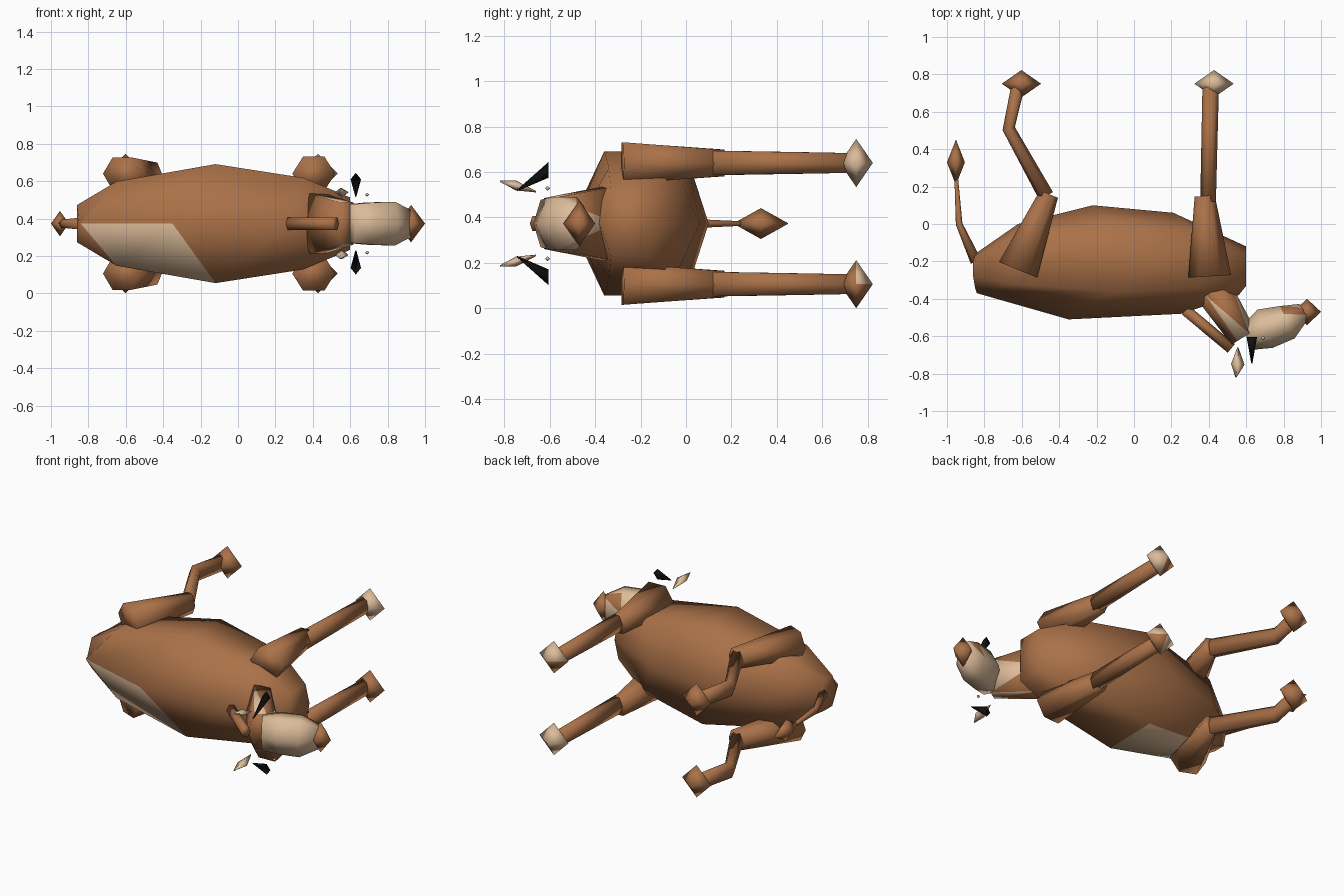
import bpy, bmesh, math
from mathutils import Vector

if "Cube" in bpy.data.objects:
    bpy.data.objects.remove(bpy.data.objects["Cube"])

C = 0.373  # height of the animal's mirror plane (it lies on its side)

def material(name, rgb):
    m = bpy.data.materials.new(name)
    m.diffuse_color = (*rgb, 1)
    m.use_nodes = True
    m.node_tree.nodes["Principled BSDF"].inputs["Base Color"].default_value = m.diffuse_color
    return m

BROWN = material("brown coat", (0.40, 0.165, 0.065))
BEIGE = material("beige patch", (0.72, 0.50, 0.32))
BLACK = material("black horn", (0.005, 0.005, 0.005))

def finish(name, bm, mats, rule=None):
    bmesh.ops.recalc_face_normals(bm, faces=bm.faces)
    for f in bm.faces:
        f.smooth = True
        if rule:
            f.material_index = int(rule(f.calc_center_median(), f.normal))
    me = bpy.data.meshes.new(name)
    bm.to_mesh(me)
    bm.free()
    for m in mats:
        me.materials.append(m)
    ob = bpy.data.objects.new(name, me)
    bpy.context.collection.objects.link(ob)
    return ob

def loft(name, rings, mats, rule=None, tri=False):
    bm = bmesh.new()
    vs = [[bm.verts.new(p) for p in r] for r in rings]
    n = len(vs[0])
    for a, b in zip(vs, vs[1:]):
        for i in range(n):
            j = (i + 1) % n
            bm.faces.new((a[i], a[j], b[j], b[i]))
    bm.faces.new(vs[0])
    bm.faces.new(vs[-1])
    if tri:
        bmesh.ops.triangulate(bm, faces=bm.faces)
    return finish(name, bm, mats, rule)

def limb(name, pts, mats, sides=6, rule=None, tri=False):
    """Tube through points (x, y, z, in-plane radius, z radius)."""
    rings = []
    for k, (x, y, z, r, rz) in enumerate(pts):
        a, b = pts[max(k - 1, 0)], pts[min(k + 1, len(pts) - 1)]
        d = Vector((b[0] - a[0], b[1] - a[1], 0)).normalized()
        p = Vector((-d.y, d.x, 0))
        rings.append([Vector((x, y, z)) + p * (r * math.cos(t)) + Vector((0, 0, rz * math.sin(t)))
                      for t in (math.tau * i / sides for i in range(sides))])
    return loft(name, rings, mats, rule, tri)

def gem(name, c, r, mats, rule=None):
    """Octahedron with three radii."""
    bm = bmesh.new()
    v = {}
    for ax in range(3):
        for s in (1, -1):
            p = Vector(c)
            p[ax] += s * r[ax]
            v[ax, s] = bm.verts.new(p)
    for a in (1, -1):
        for b in (1, -1):
            for d in (1, -1):
                bm.faces.new((v[0, a], v[1, b], v[2, d]))
    return finish(name, bm, mats, rule)

# Body: six-sided rings of spine, upper side, lower side, belly
sections = [  # spine x,y | upper side x,y,w | lower side y,w | belly x,y
    (-.85, -.34, -.86, -.28, .10, -.20, .10, -.85, -.16),
    (-.84, -.37, -.65, -.32, .225, -.08, .225, -.62, 0),
    (-.35, -.51, -.12, -.36, .318, 0, .31, -.22, .10),
    (.25, -.48, .35, -.34, .245, -.05, .24, .21, .06),
    (.56, -.38, .60, -.33, .14, -.16, .14, .60, -.12)]
rings = [[(sx, sy, C), (ux, uy, C + uw), (ux, ly, C + lw), (bx, by, C),
          (ux, ly, C - lw), (ux, uy, C - uw)]
         for sx, sy, ux, uy, uw, ly, lw, bx, by in sections]
loft("body", rings, [BROWN, BEIGE],
     lambda c, n: -.62 < c.x < -.3 and c.z < C - .1 and c.y < -.05)

# Neck, mane ridge, head and nose
limb("neck", [(.425, -.355, C, .10, .185), (.585, -.605, C, .075, .13)], [BROWN, BEIGE],
     rule=lambda c, n: abs(n.z) > .3 and c.x > .5, tri=True)
limb("mane", [(.275, -.46, C, .03, .038), (.52, -.665, C, .03, .038)], [BROWN])
limb("head", [(.605, -.61, C, .07, .12), (.70, -.56, C, .11, .13),
              (.82, -.525, C, .095, .135), (.91, -.465, C, .045, .085)], [BEIGE, BROWN],
     rule=lambda c, n: .77 < c.x < .9 and c.y > -.5 and c.z > C + .04, tri=True)
gem("nose", (.925, -.47, C), (.075, .07, .10), [BROWN])

# Tail with tuft
limb("tail", [(-.845, -.20, C, .03, .035), (-.935, 0, C, .018, .025),
              (-.95, .24, C, .01, .012)], [BROWN])
gem("tail_tuft", (-.952, .33, C), (.048, .122, .068), [BROWN])

# Paired parts, mirrored about the middle plane
for side, s in (("left", 1), ("right", -1)):
    z = C + s * .267
    limb(f"{side}_front_thigh", [(.405, -.28, z, .115, .105), (.378, .15, z, .054, .068)], [BROWN])
    limb(f"{side}_front_shin", [(.396, .12, z, .042, .062), (.41, .74, z, .044, .05)], [BROWN])
    limb(f"{side}_hind_thigh", [(-.62, -.245, z, .11, .10), (-.455, .16, z, .052, .068)], [BROWN])
    limb(f"{side}_hind_shin", [(-.47, .15, z, .042, .062), (-.67, .51, z, .034, .055),
                               (-.62, .74, z, .036, .05)], [BROWN])
    gem(f"{side}_hind_hoof", (-.602, .75, z), (.105, .073, .106), [BROWN])
    if s > 0:
        spot = lambda c, n: not (n.x < 0 and n.y > 0 and n.z < 0)
    else:
        spot = lambda c, n: n.y > 0 and not (n.x > 0 and n.z < 0)
    gem(f"{side}_front_hoof", (.428, .75, z), (.105, .073, .106), [BROWN, BEIGE], spot)

    # Horn, ear and eye
    limb(f"{side}_horn", [(.63, -.605, C + s * .237, .028, .035),
                          (.63, -.745, C + s * .145, .003, .003)], [BLACK], sides=4)
    limb(f"{side}_ear", [(.555, -.66, C + s * .14, .003, .003),
                         (.555, -.75, C + s * .168, .036, .022),
                         (.545, -.82, C + s * .187, .003, .003)], [BEIGE], sides=4)
    gem(f"{side}_eye", (.69, -.61, C + s * .155), (.012, .012, .01), [BEIGE])
